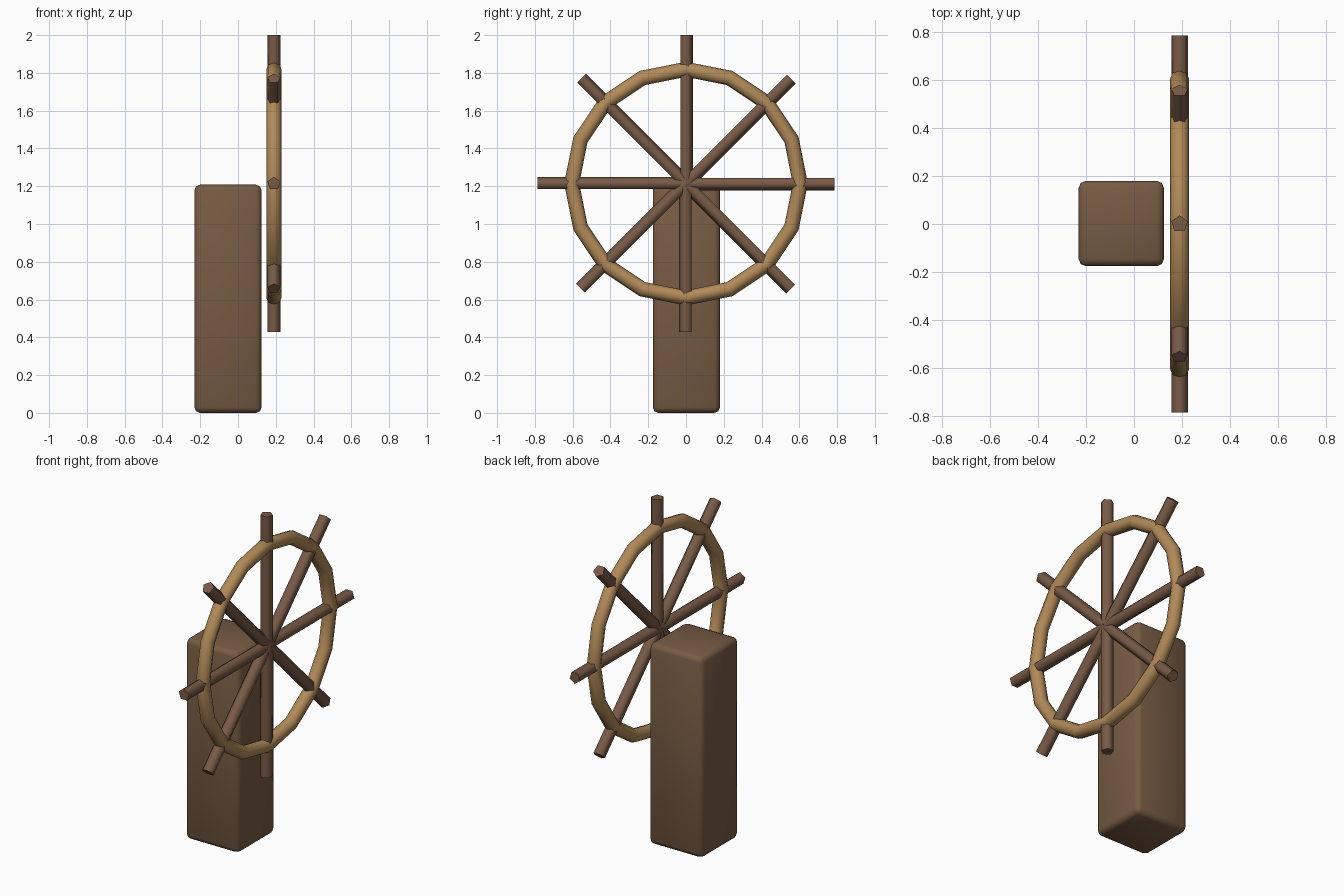
import bpy
import math
from mathutils import Matrix

if "Cube" in bpy.data.objects:
    bpy.data.objects.remove(bpy.data.objects["Cube"])

HUB = (0.19, 0.0, 1.214)


def material(name, rgb):
    m = bpy.data.materials.new(name)
    m.diffuse_color = (*rgb, 1)
    m.use_nodes = True
    m.node_tree.nodes["Principled BSDF"].inputs["Base Color"].default_value = m.diffuse_color
    return m


post_brown = material("post_brown", (0.185, 0.105, 0.056))
spoke_brown = material("spoke_brown", (0.19, 0.103, 0.062))
rim_tan = material("rim_tan", (0.445, 0.255, 0.10))


def finish(name, mat, angle):
    ob = bpy.context.object
    ob.name = name
    ob.data.materials.append(mat)
    bpy.ops.object.shade_smooth_by_angle(angle=math.radians(angle))
    return ob


# Post: tall block with softened edges
bpy.ops.mesh.primitive_cube_add(size=1)
post = bpy.context.object
post.data.transform(Matrix.Diagonal((0.356, 0.356, 1.208, 1)))
post.location = (-0.053, 0.002, 0.604)
bevel = post.modifiers.new("soft_edges", 'BEVEL')
bevel.width = 0.03
bevel.segments = 2
bpy.ops.object.modifier_apply(modifier=bevel.name)
finish("post", post_brown, 50)

# Rim: 16-sided ring facing +x
bpy.ops.mesh.primitive_torus_add(major_segments=16, minor_segments=8,
                                 major_radius=0.605, minor_radius=0.04,
                                 location=HUB, rotation=(0, math.pi / 2, 0))
finish("wheel_rim", rim_tan, 80)

# Spokes: eight five-sided rods radiating from the hub, one corner leading
for i in range(8):
    bpy.ops.mesh.primitive_cylinder_add(vertices=5, radius=0.036, depth=0.786)
    spoke = bpy.context.object
    spoke.data.transform(Matrix.Translation((0, 0, 0.393)))
    spoke.location = HUB
    spoke.rotation_euler = (i * math.pi / 4, 0, 0)
    finish("spoke_%d" % (i + 1), spoke_brown, 80)
